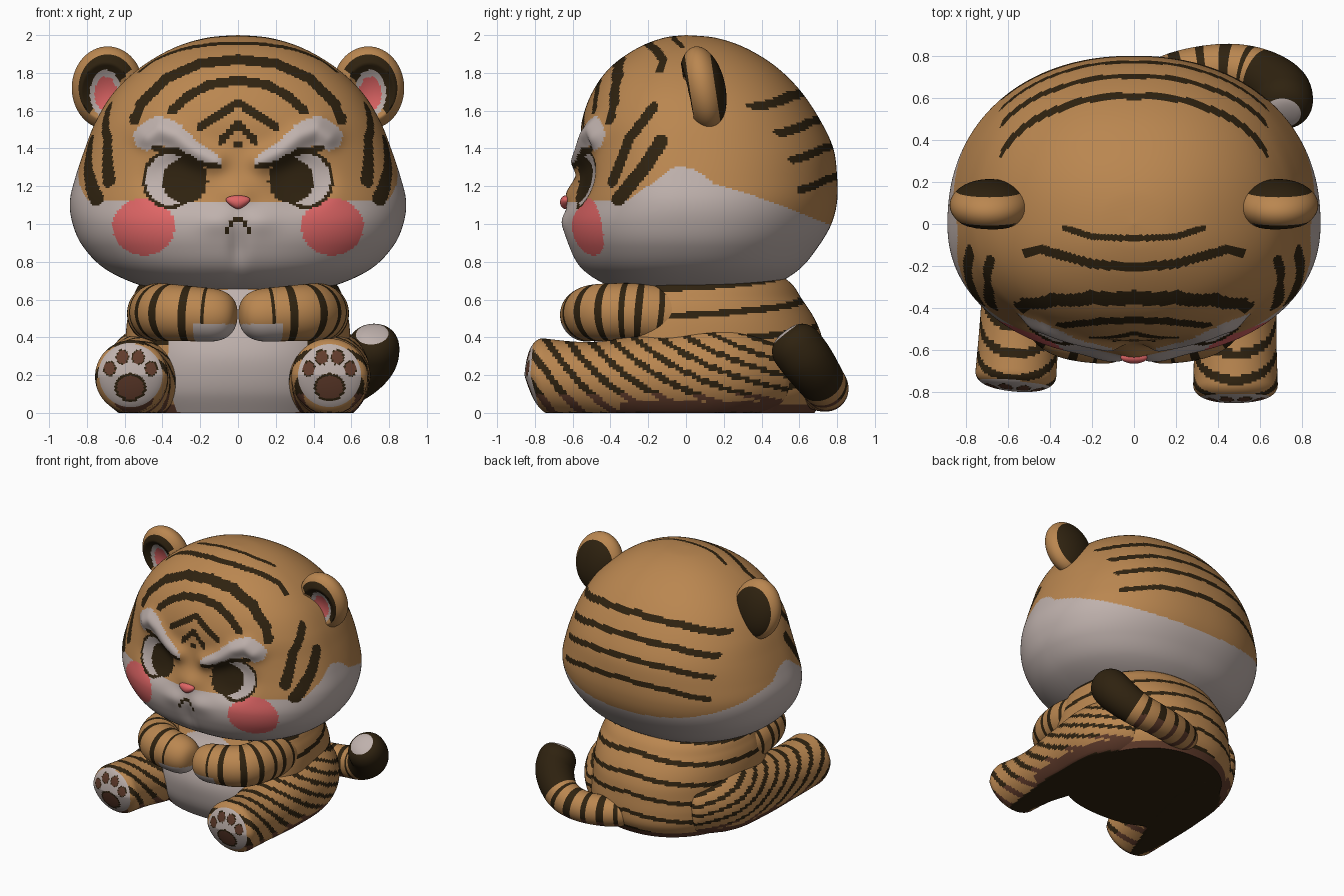
import bpy, bmesh, math
from mathutils import Vector

cube = bpy.data.objects.get("Cube")
if cube:
    bpy.data.objects.remove(cube)

COLOURS = {
    "orange_fur": (0.49, 0.24, 0.08),
    "white_fur": (0.52, 0.44, 0.415),
    "dark_stripe": (0.028, 0.016, 0.005),
    "pink_skin": (0.73, 0.13, 0.13),
    "brown_pad": (0.12, 0.045, 0.025),
}
ORANGE, WHITE, DARK, PINK, BROWN = range(len(COLOURS))
MATERIALS = []
for label, rgb in COLOURS.items():
    mat = bpy.data.materials.new(label)
    mat.use_nodes = True
    mat.diffuse_color = (*rgb, 1)
    for node in mat.node_tree.nodes:
        if node.type == "BSDF_PRINCIPLED":
            node.inputs["Base Color"].default_value = (*rgb, 1)
    MATERIALS.append(mat)


# ---------- helpers ----------
def smooth(rows, u):
    """Smooth curve through rows of numbers, u from start to end."""
    s = max(0, min(1, u)) * (len(rows) - 1)
    i = min(int(s), len(rows) - 2)
    t = s - i
    four = rows[max(i - 1, 0)], rows[i], rows[i + 1], rows[min(i + 2, len(rows) - 1)]
    return [0.5 * (2 * b + (c - a) * t + (2 * a - 5 * b + 4 * c - d) * t * t
                   + (3 * b - a - 3 * c + d) * t ** 3) for a, b, c, d in zip(*four)]


def gap(path, p, q):
    """Distance from a flat point to a polyline."""
    best = 9
    for (a, b), (c, d) in zip(path, path[1:]):
        dx, dy = c - a, d - b
        t = max(0, min(1, ((p - a) * dx + (q - b) * dy) / (dx * dx + dy * dy)))
        best = min(best, math.hypot(p - a - t * dx, q - b - t * dy))
    return best


def level(table, s):
    for (a, b), (c, d) in zip(table, table[1:]):
        if s <= c:
            return b + (d - b) * max(0, s - a) / (c - a)
    return table[-1][1]


def oval(p, q, cp, cq, rp, rq):
    return math.hypot((p - cp) / rp, (q - cq) / rq)


def skin(name, rings, paint, floor=False):
    """Join rings into a mesh and colour each face by the paint rule."""
    bm = bmesh.new()
    loops = [[bm.verts.new(p) for p in ring] for ring in rings]
    for i, (lo, hi) in enumerate(zip(loops, loops[1:])):
        for j in range(len(lo)):
            f = bm.faces.new((lo[j - 1], lo[j], hi[j], hi[j - 1]))
            f.material_index = paint(*f.calc_center_median(), i / len(loops))
    if floor:
        bm.faces.new(loops[0]).material_index = DARK
    bmesh.ops.remove_doubles(bm, verts=bm.verts[:], dist=0.00001)
    bmesh.ops.recalc_face_normals(bm, faces=bm.faces[:])
    for f in bm.faces:
        f.smooth = True
    for e in bm.edges:
        e.smooth = e.calc_face_angle(0) < 0.9
    mesh = bpy.data.meshes.new(name)
    bm.to_mesh(mesh)
    bm.free()
    for mat in MATERIALS:
        mesh.materials.append(mat)
    bpy.context.collection.objects.link(bpy.data.objects.new(name, mesh))


def stack(name, rows, count, segs, paint, shape=lambda *p: p, floor=False):
    """Horizontal rounded sections: height, half width, front and back depth."""
    def soft(v):
        return math.copysign(abs(v) ** 0.91, v)
    rings = []
    for i in range(count + 1):
        z, w, front, back = smooth(rows, i / count)
        ring = []
        for j in range(segs):
            c, s = math.cos(math.tau * j / segs), math.sin(math.tau * j / segs)
            ring.append(shape(w * soft(c), soft(s) * (back if s > 0 else front), z))
        rings.append(ring)
    skin(name, rings, paint, floor)


def tube(name, rows, count, segs, cap, paint, shape=lambda *p: p):
    """Round-ended limb through rows of x, y, z, radius, resting on the floor."""
    rings = []
    for i in range(count + 1):
        u = 0.5 - 0.5 * math.cos(math.pi * i / count)
        x, y, z, r = smooth(rows, u)
        along = Vector(smooth(rows, u + 0.01)[:3]) - Vector(smooth(rows, u - 0.01)[:3])
        side = along.cross((0, 0, 1)).normalized()
        up = side.cross(along).normalized()
        e = min(1, min(u, 1 - u) / cap)
        r *= math.sqrt(max(0, 1 - (1 - e) ** 2))
        ring = []
        for j in range(segs):
            a = math.tau * j / segs
            p = Vector((x, y, z)) + r * (math.cos(a) * side + math.sin(a) * up)
            ring.append(shape(p.x, p.y, max(0, p.z)))
        rings.append(ring)
    skin(name, rings, paint)


def blob(name, centre, radii, count, segs, paint, shape):
    """Ellipsoid with its poles at front and back."""
    rings = []
    for i in range(count + 1):
        lat = math.pi * i / count
        ring = []
        for j in range(segs):
            a = math.tau * j / segs
            unit = (math.sin(lat) * math.cos(a), -math.cos(lat), math.sin(lat) * math.sin(a))
            ring.append(shape(*(c + r * n for c, r, n in zip(centre, radii, unit))))
        rings.append(ring)
    skin(name, rings, paint)


# ---------- head ----------
BROW = [(0.12, 1.335), (0.22, 1.38), (0.33, 1.465), (0.42, 1.5), (0.48, 1.46)]
LASH = [(0.1, 1.305), (0.2, 1.32), (0.32, 1.385), (0.44, 1.4)]
MOUTH = [(0, 1.08), (0, 1.035), (0.03, 1.015), (0.06, 0.96)]
FRONT = [
    (0.012, [(0, 1.44), (0, 1.39)]),
    (0.02, [(0, 1.53), (0.09, 1.44)]),
    (0.022, [(0, 1.645), (0.1, 1.58), (0.2, 1.51)]),
    (0.024, [(0, 1.76), (0.15, 1.74), (0.26, 1.68), (0.35, 1.6)]),
    (0.026, [(0, 1.87), (0.2, 1.85), (0.38, 1.77), (0.51, 1.64), (0.55, 1.55)]),
]
TOP = [(0.022, [(0, -0.21), (0.2, -0.19), (0.45, -0.12), (0.54, -0.15)]),
       (0.015, [(0, -0.07), (0.2, -0.06), (0.33, -0.02)])]
SIDE = [(0.026, [(-0.17, 1.62), (-0.3, 1.45), (-0.39, 1.22)]),
        (0.036, [(-0.13, 1.44), (-0.22, 1.3), (-0.36, 1.13)])]
BACK = [(0.02, [(0, h), (0.35, h - 0.02), (0.62, h - 0.08)])
        for h in (1.7, 1.56, 1.42, 1.26)]
MASK = [(-0.7, 1.11), (-0.3, 1.13), (-0.05, 1.31), (0.05, 1.29), (0.15, 1.21),
        (0.3, 1.17), (0.5, 1.1), (0.8, 0.98)]


def striped(stripes, p, q):
    return any(gap(path, p, q) < w for w, path in stripes)


def head_shape(x, y, z):
    if y < -0.05:
        ax = abs(x)
        y -= 0.045 * math.exp(-(gap(BROW, ax, z) / 0.06) ** 2)
        y += 0.035 * math.exp(-oval(ax, z, 0.33, 1.225, 0.17, 0.13) ** 4)
        y += 0.03 * math.exp(-oval(x, z, 0, 0.88, 0.045, 0.12) ** 2)
        y -= 0.022 * math.exp(-oval(ax, z, 0.11, 1.02, 0.1, 0.07) ** 2)
        y -= 0.035 * math.exp(-oval(x, z, 0, 1.16, 0.09, 0.07) ** 2)
    return x, y, z


def head_paint(x, y, z, v):
    ax = abs(x)
    if y < -0.25:
        if gap(LASH, ax, z) < 0.015 or gap(MOUTH, ax, z) < 0.01:
            return DARK
        if gap(BROW, ax, z) < 0.03 + 0.042 * min(1, max(0, ax - 0.1) * 4):
            return WHITE
        if oval(ax, z, 0.28, 1.23, 0.12, 0.12) < 1:
            return DARK
        eye = oval(ax, z, 0.36, 1.235, 0.13, 0.135)
        if eye < 1.14:
            return WHITE if eye < 1 else DARK
        if oval(ax, z, 0.5, 0.985, 0.165, 0.15) < 1:
            return PINK
    if z > 1.8 and striped(TOP, ax, y):
        return DARK
    if y < 0 and striped(FRONT, ax, z):
        return DARK
    if ax > 0.4 and y < 0 and striped(SIDE, y, z):
        return DARK
    if y > 0.2 and striped(BACK, ax, z):
        return DARK
    return WHITE if z < level(MASK, y) else ORANGE


HEAD = [(0.625, 0, 0, 0), (0.63, 0.28, 0.2, 0.28), (0.67, 0.5, 0.4, 0.45),
        (0.76, 0.7, 0.55, 0.6), (0.88, 0.82, 0.62, 0.7), (1, 0.875, 0.64, 0.77),
        (1.12, 0.89, 0.61, 0.8), (1.25, 0.86, 0.58, 0.8), (1.4, 0.81, 0.56, 0.78),
        (1.55, 0.75, 0.55, 0.71), (1.7, 0.655, 0.495, 0.61), (1.83, 0.515, 0.4, 0.48),
        (1.93, 0.345, 0.26, 0.32), (1.985, 0.17, 0.12, 0.16), (2, 0, 0, 0)]
stack("head", HEAD, 190, 300, head_paint, head_shape)

# nose, narrowing towards its lower edge
blob("nose", (0, -0.637, 1.115), (0.09, 0.03, 0.036), 16, 32, lambda *p: PINK,
     lambda x, y, z: (x * (0.65 + 9 * (z - 1.115)), y, z))


# ---------- ears, hollow in front and leaning forward ----------
def ear_shape(x, y, z):
    r = oval(abs(x), z, 0.7, 1.7, 0.13, 0.15)
    if y < 0.09 and r < 1:
        y += 0.08 * (1 - r * r)
    return x, y - 0.15 * (z - 1.72), z


def ear_paint(x, y, z, v):
    ax = abs(x)
    rim = oval(ax, z, 0.69, 1.72, 0.19, 0.22)
    if v > 0.5:
        return DARK if rim < 0.85 else ORANGE
    inner = oval(ax, z, 0.7, 1.69, 0.06, 0.09)
    if inner < 1.4:
        return PINK if inner < 1 else WHITE
    return DARK if rim < 0.8 and ax - 0.69 + z - 1.72 > -0.03 else ORANGE


for tag, side in (("left", 1), ("right", -1)):
    blob(tag + "_ear", (side * 0.69, 0.09, 1.72), (0.19, 0.12, 0.22), 60, 64,
         ear_paint, ear_shape)


# ---------- body ----------
def body_paint(x, y, z, v):
    if y < -0.15 and oval(x, z, 0, 0.24, 0.38, 0.42) < 1:
        return WHITE
    if z < 0.04:
        return BROWN
    return DARK if (z + 0.1 * abs(x) - 0.05 * y) / 0.14 % 1 < 0.23 else ORANGE


BODY = [(0, 0.55, 0.4, 0.68), (0.1, 0.6, 0.46, 0.74), (0.2, 0.61, 0.49, 0.745),
        (0.3, 0.6, 0.5, 0.735), (0.4, 0.595, 0.48, 0.72), (0.5, 0.585, 0.44, 0.68),
        (0.6, 0.56, 0.38, 0.615), (0.7, 0.5, 0.32, 0.54), (0.8, 0.3, 0.2, 0.35),
        (0.83, 0, 0, 0)]
stack("body", BODY, 90, 160, body_paint, floor=True)


# ---------- legs with padded soles ----------
def leg_shape(x, y, z):
    return x, y + 0.35 * max(0, 0.2 - z) * min(1, max(0, (-0.4 - y) / 0.3)), z


def leg(tag, side, rows):
    foot = rows[-1][0]

    def paint(x, y, z, v):
        dx = (x - foot) * side
        if z < 0.004:
            return DARK
        if v > 0.82 and y < -0.6 and math.hypot(dx, z - 0.2) < 0.168:
            pads = [oval(dx, z, 0, 0.135, 0.078, 0.068)]
            pads += [oval(dx, z, t, h, 0.032, 0.038)
                     for t, h in ((-0.11, 0.235), (-0.042, 0.295), (0.042, 0.295), (0.11, 0.235))]
            pad = min(pads)
            return BROWN if pad < 0.9 else DARK if pad < 1.08 else WHITE
        # stripes lean back and spread out towards the hip
        reach = max(0, y + 0.7)
        fan = y - 0.25 * reach ** 2 + (0.75 + 0.8 * reach) * (z - 0.2)
        if fan / 0.125 % 1 < 0.36:
            return DARK if z > 0.1 else BROWN
        return BROWN if z < 0.06 and y > -0.35 else ORANGE

    tube(tag + "_leg", rows, 110, 96, 0.08, paint, leg_shape)


leg("left", 1, [(0.27, 0.5, 0.21, 0.2), (0.41, 0.2, 0.21, 0.27), (0.45, -0.15, 0.185, 0.245),
                (0.48, -0.5, 0.175, 0.2), (0.485, -0.855, 0.2, 0.205)])
leg("right", -1, [(-0.27, 0.5, 0.21, 0.2), (-0.41, 0.2, 0.21, 0.27), (-0.48, -0.13, 0.185, 0.24),
                  (-0.54, -0.46, 0.175, 0.195), (-0.57, -0.8, 0.2, 0.195)])


# ---------- arms folded to the chest, paws touching ----------
def arm_paint(x, y, z, v):
    if abs(x) < 0.23 and z < 0.47:
        return WHITE
    if 0.1 < v < 0.72 and v * 14 % 1 < 0.28:
        return DARK
    return ORANGE


for tag, side in (("left", 1), ("right", -1)):
    tube(tag + "_arm", [(side * x, y, z, r) for x, y, z, r in (
        (0.4, 0, 0.5, 0.16), (0.43, -0.26, 0.53, 0.155),
        (0.34, -0.48, 0.53, 0.15), (0.005, -0.54, 0.51, 0.135))],
        90, 72, 0.15, arm_paint)


# ---------- tail curling to the left ----------
def tail_paint(x, y, z, v):
    if v > 0.87:
        return WHITE
    if v > 0.56:
        return DARK
    if v * 14 % 1 < 0.35:
        return DARK if z > 0.07 else BROWN
    return ORANGE


tube("tail", [(0, 0.62, 0.13, 0.1), (0.2, 0.71, 0.12, 0.11), (0.42, 0.745, 0.125, 0.115),
              (0.59, 0.715, 0.17, 0.125), (0.705, 0.63, 0.29, 0.14), (0.71, 0.52, 0.43, 0.135)],
     90, 56, 0.13, tail_paint)
